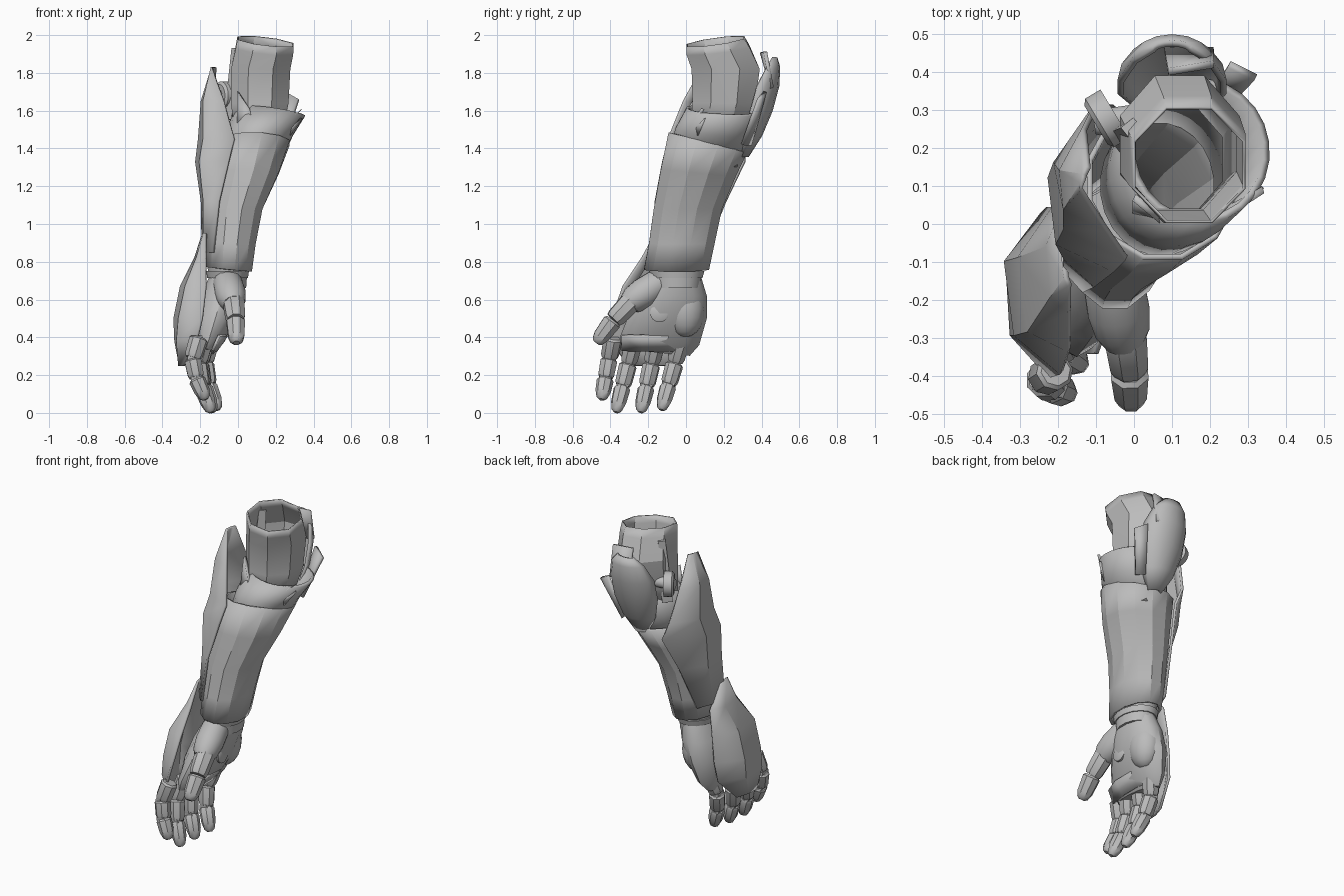
import bpy, bmesh, math
from mathutils import Vector, Matrix

if "Cube" in bpy.data.objects:
    bpy.data.objects.remove(bpy.data.objects["Cube"])

grey = bpy.data.materials.new("armour_grey")
grey.use_nodes = True
grey.diffuse_color = (0.5, 0.5, 0.5, 1)
grey.node_tree.nodes["Principled BSDF"].inputs["Base Color"].default_value = (0.5, 0.5, 0.5, 1)


def finish(name, bm, thick=0, angle=28, offset=-1):
    bmesh.ops.recalc_face_normals(bm, faces=bm.faces)
    me = bpy.data.meshes.new(name)
    bm.to_mesh(me)
    bm.free()
    ob = bpy.data.objects.new(name, me)
    bpy.context.collection.objects.link(ob)
    me.materials.append(grey)
    if thick:
        mod = ob.modifiers.new("thickness", "SOLIDIFY")
        mod.thickness, mod.offset = thick, offset
    bpy.ops.object.select_all(action="DESELECT")
    ob.select_set(True)
    bpy.context.view_layer.objects.active = ob
    bpy.ops.object.shade_smooth_by_angle(angle=math.radians(angle))


def skin(bm, rows, wrap):
    """Join rows of points with quads."""
    grid = [[bm.verts.new(p) for p in row] for row in rows]
    n = len(grid[0])
    for a, b in zip(grid, grid[1:]):
        for i in range(n if wrap else n - 1):
            j = (i + 1) % n
            bm.faces.new((a[i], a[j], b[j], b[i]))
    return grid


def loft(name, rings, n=12, caps=True, thick=0, angle=28):
    """Rings: centre x, y, z, radius x, y, then slope of z along x and y."""
    bm = bmesh.new()
    rows = []
    for x, y, z, rx, ry, sx, sy in rings:
        row = []
        for i in range(n):
            a = 2 * math.pi * (i + 0.5) / n
            dx, dy = rx * math.cos(a), ry * math.sin(a)
            row.append((x + dx, y + dy, z + sx * dx + sy * dy))
        rows.append(row)
    grid = skin(bm, rows, True)
    if caps:
        bm.faces.new(grid[0])
        bm.faces.new(grid[-1])
    finish(name, bm, thick, angle)


def sheet(name, rows, thick=0.015, angle=20):
    """Curved armour plate; each row is (z, [(x, y), ...])."""
    bm = bmesh.new()
    skin(bm, [[(x, y, z) for x, y in pts] for z, pts in rows], False)
    finish(name, bm, thick, angle, 0)


def rod(name, a, b, profile, n=8, angle=35):
    """Turned part from a to b; profile lists (fraction, radius)."""
    a, b = Vector(a), Vector(b)
    rot = (b - a).to_track_quat("Z", "Y").to_matrix()
    bm = bmesh.new()
    rows = []
    for f, r in profile:
        c = a.lerp(b, f)
        rows.append([c + rot @ Vector((r * math.cos(t), r * math.sin(t), 0))
                     for t in (2 * math.pi * (i + 0.5) / n for i in range(n))])
    grid = skin(bm, rows, True)
    bm.faces.new(grid[0])
    bm.faces.new(grid[-1])
    finish(name, bm, 0, angle)


def ball(name, centre, size):
    bm = bmesh.new()
    bmesh.ops.create_uvsphere(bm, u_segments=16, v_segments=10, radius=1,
                              matrix=Matrix.Translation(centre) @ Matrix.Diagonal((*size, 1)))
    finish(name, bm, 0, 60)


def spike(name, points, thick=0.02):
    bm = bmesh.new()
    bm.faces.new([bm.verts.new(p) for p in points])
    finish(name, bm, thick, 20, 0)


# Upper sleeve, open at the top
loft("upper_sleeve", [(.11, .17, 1.5, .14, .16, 0, 0), (.115, .2, 1.64, .165, .18, 0, 0),
                      (.12, .21, 1.82, .17, .195, 0, 0), (.14, .17, 1.92, .165, .18, -.1, .12),
                      (.145, .155, 1.967, .16, .165, -.12, .14)], 8, False, .008, 24)
spike("sleeve_back_flange", [(.09, .4, 1.91), (.21, .42, 1.91), (.21, .455, 1.72), (.08, .455, 1.72)])
# Elbow collar
loft("elbow_collar", [(.07, .1, 1.34, .14, .165, 0, -.2), (.115, .14, 1.48, .16, .18, 0, -.1),
                      (.172, .192, 1.6, .168, .172, -.1, -.05)], 24, False, .02)
# Forearm shell
loft("forearm_shell", [(-.05, -.05, .76, .128, .178, -.1, 0), (-.04, -.022, .9, .138, .18, -.05, 0),
                       (-.02, .01, 1.08, .155, .187, 0, 0), (.035, .065, 1.27, .187, .205, 0, -.1),
                       (.075, .115, 1.43, .205, .215, 0, -.26)], 12, False, .015, 24)
# Side plate along the outer forearm
sheet("forearm_side_plate", [
    (1.83, [(-.14, .09), (-.135, .11), (-.13, .13), (-.12, .15)]),
    (1.65, [(-.075, -.01), (-.18, .04), (-.19, .14), (-.13, .25)]),
    (1.45, [(-.02, -.09), (-.18, -.01), (-.205, .16), (-.1, .31)]),
    (1.33, [(-.05, -.12), (-.2, -.05), (-.22, .12), (-.05, .31)]),
    (1.12, [(-.1, -.16), (-.178, -.09), (-.19, .06), (-.1, .21)]),
    (.85, [(-.13, -.175), (-.18, -.12), (-.185, .0), (-.145, .1)])])

# Elbow guard: curved oval cup at the back
rows = []
for z, w, edge, back in [(1.88, .05, .455, .475), (1.83, .1, .425, .49), (1.73, .135, .375, .485),
                         (1.6, .135, .34, .45), (1.47, .1, .31, .395), (1.36, .04, .285, .325)]:
    rows.append((z, [(.1 - w * math.cos(t), edge + (back - edge) * math.sin(t))
                     for t in (math.pi * i / 8 for i in range(9))]))
sheet("elbow_guard", rows, .018, 40)

# Elbow hinge: discs and strap
rod("hinge_disc", (-.1, .26, 1.68), (-.05, .29, 1.68), [(0, .06), (.2, .075), (1, .075)], 20)
rod("hinge_hub", (-.105, .265, 1.68), (.0, .28, 1.68), [(0, .03), (.1, .035), (1, .035)], 12)
rod("hinge_strap", (-.03, .23, 1.55), (-.005, .25, 1.93), [(0, .045), (1, .03)], 4)

# Spikes around the elbow
spike("front_spike", [(.34, .09, 1.61), (.27, .05, 1.55), (.1, -.02, 1.49), (.2, 0, 1.47)])
spike("front_lower_spike", [(.335, .1, 1.56), (.27, .07, 1.47), (.25, .04, 1.49)])
spike("back_spike", [(.32, .385, 1.66), (.25, .42, 1.7), (.2, .34, 1.42), (.24, .3, 1.42)])
spike("inner_spike", [(0, .07, 1.7), (.0, .03, 1.5), (.1, -.01, 1.5), (.06, .02, 1.61)])

# Wrist
loft("wrist", [(-.055, -.05, .66, .1, .125, 0, 0), (-.055, -.05, .8, .11, .145, 0, 0)], 16)
loft("wrist_band", [(-.055, -.05, .715, .11, .14, 0, 0), (-.055, -.05, .75, .115, .15, 0, 0)], 16)

# Palm
loft("palm", [(-.17, -.16, .32, .045, .18, 0, -.1), (-.15, -.14, .38, .08, .21, 0, -.1),
              (-.12, -.1, .5, .115, .21, 0, 0), (-.085, -.075, .62, .115, .185, 0, 0),
              (-.06, -.055, .72, .095, .135, 0, 0)], 14, angle=40)
ball("palm_heel", (-.085, -.005, .55), (.09, .105, .15))
rod("palm_disc", (-.05, -.14, .53), (.0, -.14, .53), [(0, .05), (.9, .05), (1, .042)], 20)
sheet("palm_lower_plate", [(.41, [(-.1, -.34), (-.06, -.23), (-.06, -.1), (-.1, .0)]),
                           (.33, [(-.135, -.34), (-.115, -.23), (-.115, -.1), (-.14, .0)])])

# Thumb
thumb = [(-.025, -.28, .6), (-.012, -.385, .49), (-.008, -.475, .37)]
rod("thumb_base", (-.065, -.09, .72), (-.025, -.315, .575),
    [(0, .06), (.25, .08), (.6, .083), (.85, .073), (1, .052)], 16, 50)
rod("thumb_lower_segment", thumb[0], thumb[1], [(0, .05), (.15, .06), (.85, .054), (.98, .047)])
rod("thumb_tip", thumb[1], thumb[2], [(0, .042), (.08, .053), (.7, .046), (.92, .034), (1, .018)])

# Back-of-hand plate
sheet("hand_back_plate", [
    (.95, [(-.17, -.16), (-.178, -.14), (-.182, -.11), (-.185, -.07)]),
    (.82, [(-.17, -.23), (-.215, -.19), (-.225, -.06), (-.19, .03)]),
    (.67, [(-.17, -.33), (-.275, -.28), (-.3, -.09), (-.21, .04)]),
    (.5, [(-.19, -.39), (-.31, -.29), (-.335, -.1), (-.225, .04)]),
    (.38, [(-.22, -.4), (-.32, -.29), (-.33, -.12), (-.24, .025)]),
    (.25, [(-.29, -.3), (-.31, -.25), (-.305, -.18), (-.28, -.1)])])

# Fingers: name, y of knuckle, y of tip, height of tip, x shift
for who, yk, yt, zt, dx in [("index", -.385, -.447, .07, -.035), ("middle", -.27, -.37, .003, -.005),
                            ("ring", -.15, -.24, .003, .005), ("little", -.02, -.13, .015, .03)]:
    drop = .4 - zt
    joints = [Vector((x + dx, yk + (yt - yk) * f, .4 - drop * f))
              for x, f in [(-.17, 0), (-.205, .35), (-.185, .66), (-.135, 1)]]
    for k, part in enumerate(("lower", "middle", "tip")):
        r = .051 - .003 * k
        shape = [(.02, r * .8), (.1, r), (.8, r * .95), (.95, r * .8)]
        if k == 2:
            shape = [(.02, r * .85), (.1, r), (.6, r * .92), (.9, r * .65), (1, r * .3)]
        rod(f"{who}_finger_{part}", joints[k], joints[k + 1], shape)
        if k:
            rod(f"{who}_finger_joint_{part}", joints[k] - Vector((0, .03, 0)),
                joints[k] + Vector((0, .03, 0)), [(0, .03), (1, .03)], 10)
